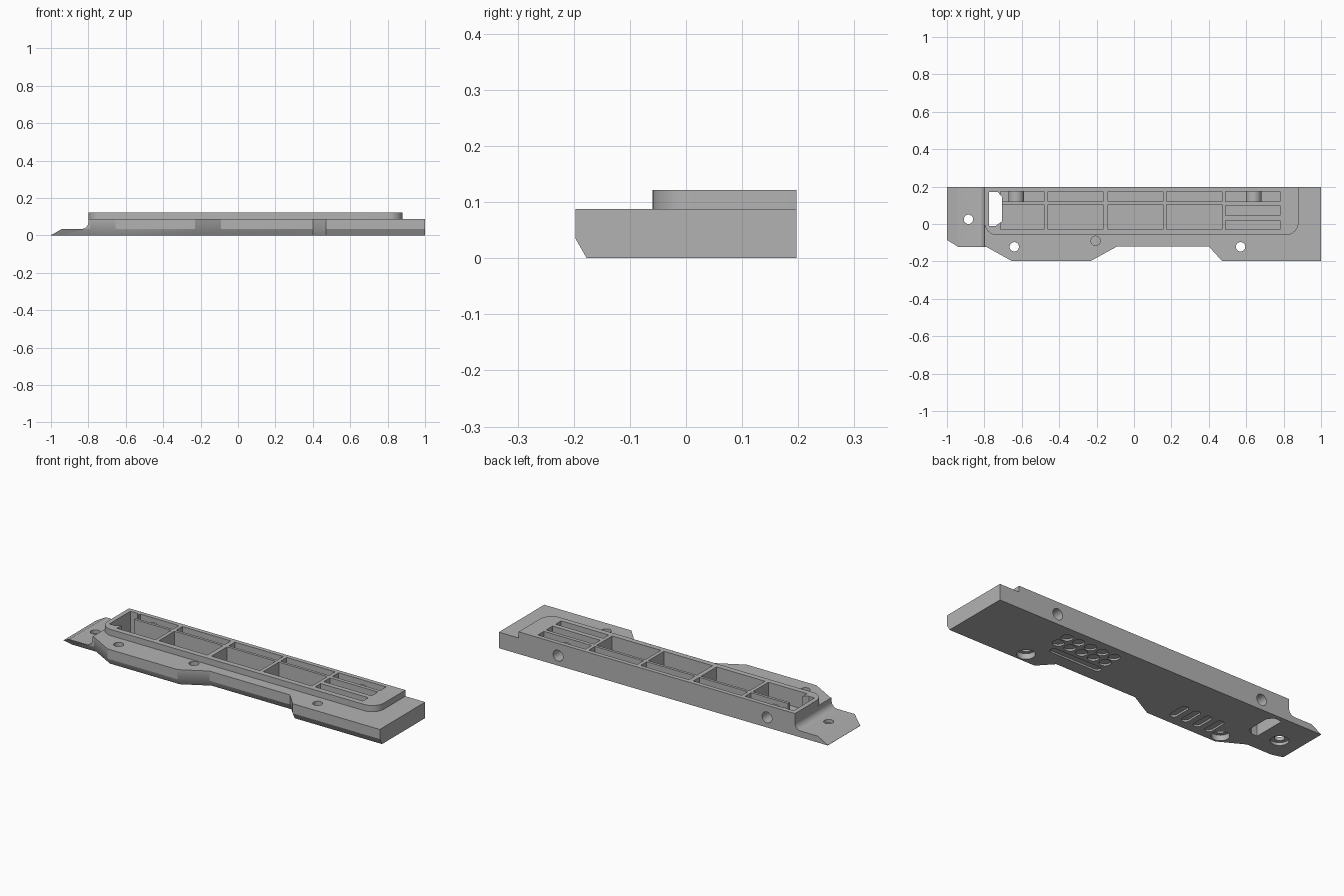
import bpy, bmesh, math
from mathutils import Vector

cube = bpy.data.objects.get("Cube")
if cube:
    bpy.data.objects.remove(cube, do_unlink=True)

gray = bpy.data.materials.new("plain gray")
gray.use_nodes = True
gray.diffuse_color = (0.45, 0.45, 0.45, 1)
gray.node_tree.nodes["Principled BSDF"].inputs["Base Color"].default_value = gray.diffuse_color

BACK, TOP, RIM, FLOOR = 0.197, 0.088, 0.122, 0.03


def loft(name, loops):
    """Closed solid through matching loops of 3D points."""
    bm = bmesh.new()
    rings = [[bm.verts.new(p) for p in loop] for loop in loops]
    n = len(rings[0])
    bm.faces.new(rings[0])
    bm.faces.new(rings[-1])
    for a, b in zip(rings, rings[1:]):
        for i in range(n):
            j = (i + 1) % n
            bm.faces.new((a[i], a[j], b[j], b[i]))
    bmesh.ops.recalc_face_normals(bm, faces=bm.faces)
    mesh = bpy.data.meshes.new(name)
    bm.to_mesh(mesh)
    bm.free()
    mesh.materials.append(gray)
    obj = bpy.data.objects.new(name, mesh)
    bpy.context.collection.objects.link(obj)
    return obj


def prism(name, pts, lo, hi, axis="z"):
    place = (lambda a, b, h: (a, b, h)) if axis == "z" else (lambda a, b, h: (a, h, b))
    return loft(name, [[place(a, b, h) for a, b in pts] for h in (lo, hi)])


def arc(cx, cy, r, start, end, steps=8):
    return [(cx + r * math.cos(math.radians(start + (end - start) * i / steps)),
             cy + r * math.sin(math.radians(start + (end - start) * i / steps)))
            for i in range(steps + 1)]


def circle(cx, cy, r):
    return arc(cx, cy, r, 0, 360, 32)[:-1]


def rect(x0, x1, y0, y1):
    return [(x0, y0), (x1, y0), (x1, y1), (x0, y1)]


def capsule(x0, x1, y0, y1):
    r = min(x1 - x0, y1 - y0) / 2
    if x1 - x0 > y1 - y0:
        return arc(x1 - r, y0 + r, r, -90, 90) + arc(x0 + r, y0 + r, r, 90, 270)
    return arc(x0 + r, y1 - r, r, 0, 180) + arc(x0 + r, y0 + r, r, 180, 360)


def combine(tool, operation="DIFFERENCE"):
    mod = body.modifiers.new("shape", "BOOLEAN")
    mod.operation, mod.solver, mod.object = operation, "EXACT", tool
    bpy.context.view_layer.objects.active = body
    bpy.ops.object.modifier_apply(modifier=mod.name)
    bpy.data.objects.remove(tool, do_unlink=True)


def cut(pts, lo, hi, axis="z"):
    combine(prism("cutter", pts, lo, hi, axis))


# Base with a chamfered lower front edge
outline = [(-1, BACK), (-1, -0.105), (-0.94, -0.122), (-0.79, -0.122), (-0.655, -BACK),
           (-0.23, -BACK), (-0.09, -0.12), (0.4, -0.12), (0.47, -BACK), (1, -BACK), (1, BACK)]
body = loft("vented_rail", [
    [(x, y + (0.02 if y < 0 else 0), 0) for x, y in outline],
    [(x, y, 0.035) for x, y in outline],
    [(x, y, TOP) for x, y in outline]])

# Raised frame with rounded front corners
combine(prism("raised_frame",
              [(0.88, BACK), (-0.8, BACK)] + arc(-0.73, 0.01, 0.07, 180, 270)
              + arc(0.81, 0.01, 0.07, 270, 360), 0.06, RIM), "UNION")

# Low mounting tab with a filleted step and a tapered end
cut([(-1.1, -0.055), (-0.94, 0.035)] + arc(-0.835, 0.07, 0.035, 270, 360)
    + [(-0.8, 0.3), (-1.1, 0.3)], -0.5, 0.5, "y")

# Pockets between the ribs
columns = [(-0.715, -0.48), (-0.46, -0.165), (-0.14, 0.155), (0.175, 0.47), (0.49, 0.78)]
for i, (x0, x1) in enumerate(columns):
    rows = [(0.12, 0.173), (-0.03, 0.105)]
    if i == 4:
        rows = [(0.12, 0.173), (0.045, 0.1), (-0.03, 0.018)]
    for y0, y1 in rows:
        cut(rect(x0, x1, y0, y1), FLOOR, 0.3)

# End slot passing right through
cut([(-0.775, 0.172), (-0.775, -0.01), (-0.74, -0.01), (-0.705, 0.015),
     (-0.705, 0.145), (-0.73, 0.172)], -0.1, 0.3)

# Bosses and bores entering from the back
for x in (-0.63, 0.64):
    combine(prism("bore_boss", circle(x, 0.055, 0.042), 0.11, 0.185, "y"), "UNION")
    cut(circle(x, 0.055, 0.03), 0.13, 0.3, "y")

# Screw holes with counterbores underneath, and one blind hole
for x, y, depth in ((-0.885, 0.025, 0.015), (-0.64, -0.122, 0.03), (0.57, -0.122, 0.03)):
    cut(circle(x, y, 0.025), -0.1, 0.3)
    cut(circle(x, y, 0.045), -0.1, depth)
cut(circle(-0.205, -0.09, 0.025), 0.04, 0.3)

# Shallow recesses on the underside
for i in range(5):
    for y in (0.06, 0.125):
        cut(circle(0.23 + 0.073 * i, y, 0.029), -0.1, 0.01)
cut(capsule(0.2, 0.51, -0.03, 0.01), -0.1, 0.01)
for i in range(4):
    x = -0.34 - 0.073 * i
    cut(capsule(x - 0.02, x + 0.02, -0.13, -0.01), -0.1, 0.01)

bpy.ops.object.select_all(action="DESELECT")
body.select_set(True)
bpy.context.view_layer.objects.active = body
bpy.ops.object.shade_smooth_by_angle(angle=math.radians(28))
